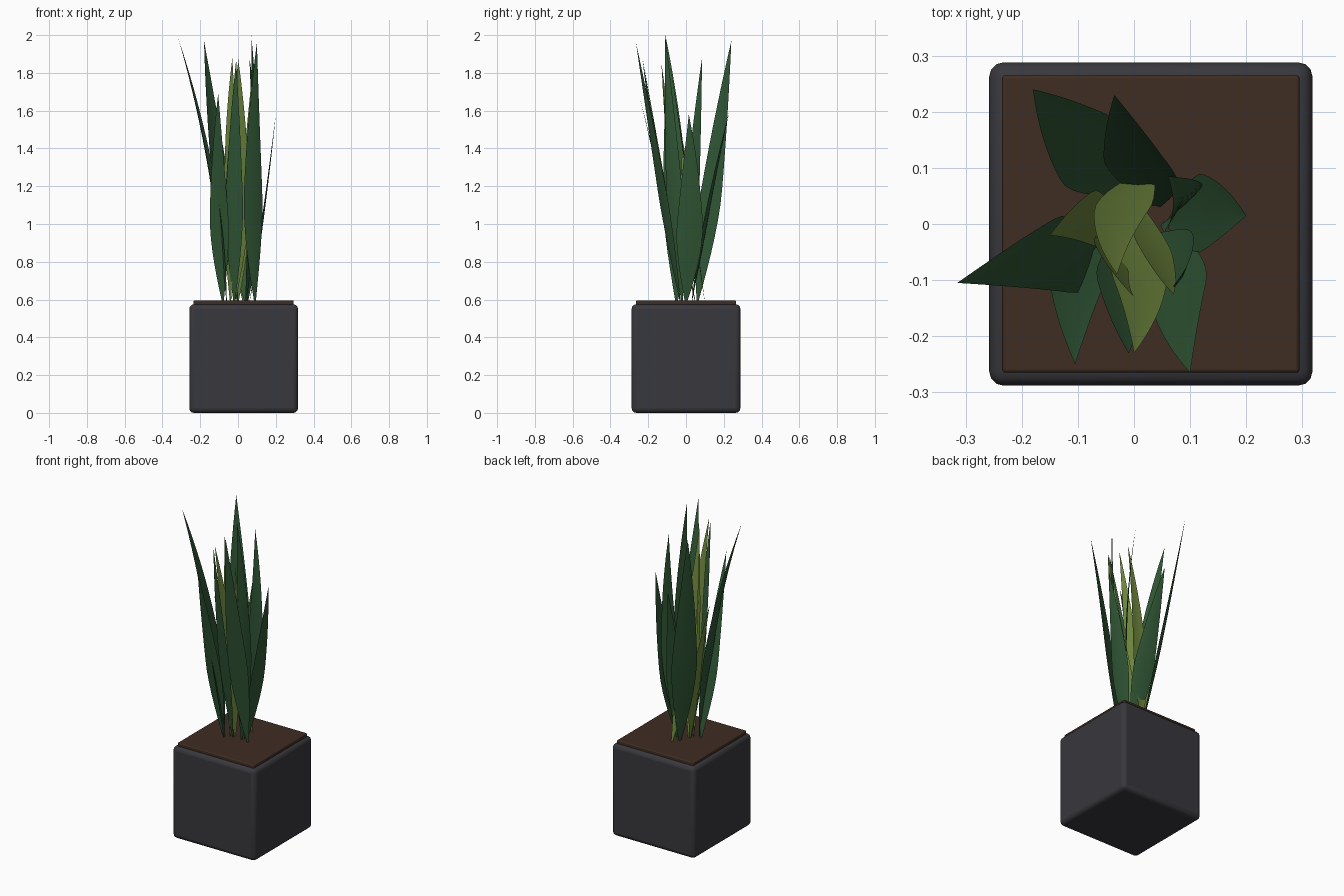
import bpy
import math
from mathutils import Vector

cube = bpy.data.objects.get("Cube")
if cube:
    bpy.data.objects.remove(cube, do_unlink=True)


def material(name, color):
    mat = bpy.data.materials.new(name)
    mat.use_nodes = True
    mat.diffuse_color = (*color, 1)
    mat.node_tree.nodes["Principled BSDF"].inputs["Base Color"].default_value = (*color, 1)
    return mat


charcoal = material("charcoal", (0.04, 0.04, 0.047))
soil_brown = material("soil brown", (0.05, 0.026, 0.016))
dark_green = material("dark green", (0.03, 0.095, 0.036))
light_green = material("light green", (0.15, 0.23, 0.045))


def rounded_box(name, size, center, bevel, mat):
    bpy.ops.mesh.primitive_cube_add(size=1, location=center)
    box = bpy.context.object
    box.name = name
    box.scale = size
    bpy.ops.object.transform_apply(location=False, rotation=False, scale=True)
    mod = box.modifiers.new("Rounded edges", "BEVEL")
    mod.width = bevel
    mod.segments = 3
    box.data.materials.append(mat)
    bpy.ops.object.shade_smooth_by_angle(angle=math.radians(35))


# Pot and the soil slab that shows just above its rim
rounded_box("pot", (0.576, 0.576, 0.575), (0.03, 0, 0.2925), 0.025, charcoal)
rounded_box("soil", (0.53, 0.53, 0.08), (0.03, 0, 0.555), 0.006, soil_brown)

# Shift the pot down so that it stands on the ground
bpy.data.objects["pot"].location.z = 0.2875

STEPS = 16
BELLY = 0.4
ROOT = 0.585


def blade_width(t):
    """Narrow foot, widest at the belly, long taper to a point."""
    if t < BELLY:
        return 0.08 + 0.92 * math.sin(t / BELLY * math.pi / 2)
    u = (t - BELLY) / (1 - BELLY)
    return (1 - u) * (1 + 0.35 * u)


def leaf(name, base, belly, tip, angle, width, mat):
    start = Vector((*base, ROOT))
    end = Vector(tip)
    middle = Vector((*belly, ROOT + BELLY * (end.z - ROOT)))
    # Control point that makes the curve pass through the belly
    k = 1 - BELLY
    control = (middle - start * k * k - end * BELLY * BELLY) / (2 * k * BELLY)
    a = math.radians(angle)
    across = Vector((math.cos(a), math.sin(a), 0))
    # The trough of the gentle fold points away from the lean
    lean = Vector((end.x - start.x, end.y - start.y, 0))
    fold = Vector((-across.y, across.x, 0))
    if fold.dot(lean) < 0:
        fold = -fold
    verts, faces = [], []
    for i in range(STEPS + 1):
        t = i / STEPS
        p = start * (1 - t) ** 2 + control * 2 * t * (1 - t) + end * t * t
        half = width / 2 * blade_width(t)
        for side in (-1, 0, 1):
            verts.append(p + across * half * side + fold * half * 0.15 * (1 - abs(side)))
    for i in range(STEPS):
        for j in range(2):
            q = i * 3 + j
            faces.append((q, q + 1, q + 4, q + 3))
    mesh = bpy.data.meshes.new(name)
    mesh.from_pydata(verts, [], faces)
    mesh.materials.append(mat)
    for poly in mesh.polygons:
        poly.use_smooth = True
    obj = bpy.data.objects.new(name, mesh)
    bpy.context.collection.objects.link(obj)


# Dark leaves: foot, belly, tip, direction across the blade, width
leaf("leaf_right", (-.06, -.05), (-.12, -.055), (-.315, -.105, 1.98), 102, .14, dark_green)
leaf("leaf_back_right", (0, .06), (-.08, .13), (-.18, .24, 1.97), 50, .15, dark_green)
leaf("leaf_back", (.04, .03), (.01, .1), (-.035, .23, 1.6), -10, .13, dark_green)
leaf("leaf_left", (.06, 0), (.12, .02), (.2, .015, 1.58), 90, .14, dark_green)
leaf("leaf_front_left", (.09, -.03), (.08, -.12), (.1, -.265, 1.96), 25, .11, dark_green)
leaf("leaf_front_right", (-.08, -.03), (-.1, -.1), (-.105, -.25, 1.69), 0, .1, dark_green)
leaf("leaf_back_left", (.05, 0), (.09, .03), (.06, .085, 1.88), 50, .1, dark_green)
leaf("leaf_tallest", (.04, -.02), (.08, -.06), (.07, -.11, 2.0), 60, .1, dark_green)
leaf("leaf_front", (-.02, -.02), (-.02, -.11), (-.01, -.23, 1.87), -20, .1, dark_green)

# Light young leaves in the middle
leaf("young_leaf_right", (-.03, 0), (-.07, .01), (-.15, -.02, 1.45), 90, .1, light_green)
leaf("young_leaf_back", (.03, .1), (-.02, .03), (-.03, -.09, 1.88), 0, .1, light_green)
leaf("young_leaf_front", (-.02, 0), (.01, -.09), (0, -.23, 1.88), 0, .1, light_green)
leaf("young_leaf_left", (0, .05), (.035, -.04), (.07, -.125, 1.75), -20, .07, light_green)
leaf("young_leaf_center", (-.04, -.02), (-.04, -.06), (0, -.13, 1.85), -40, .08, light_green)
